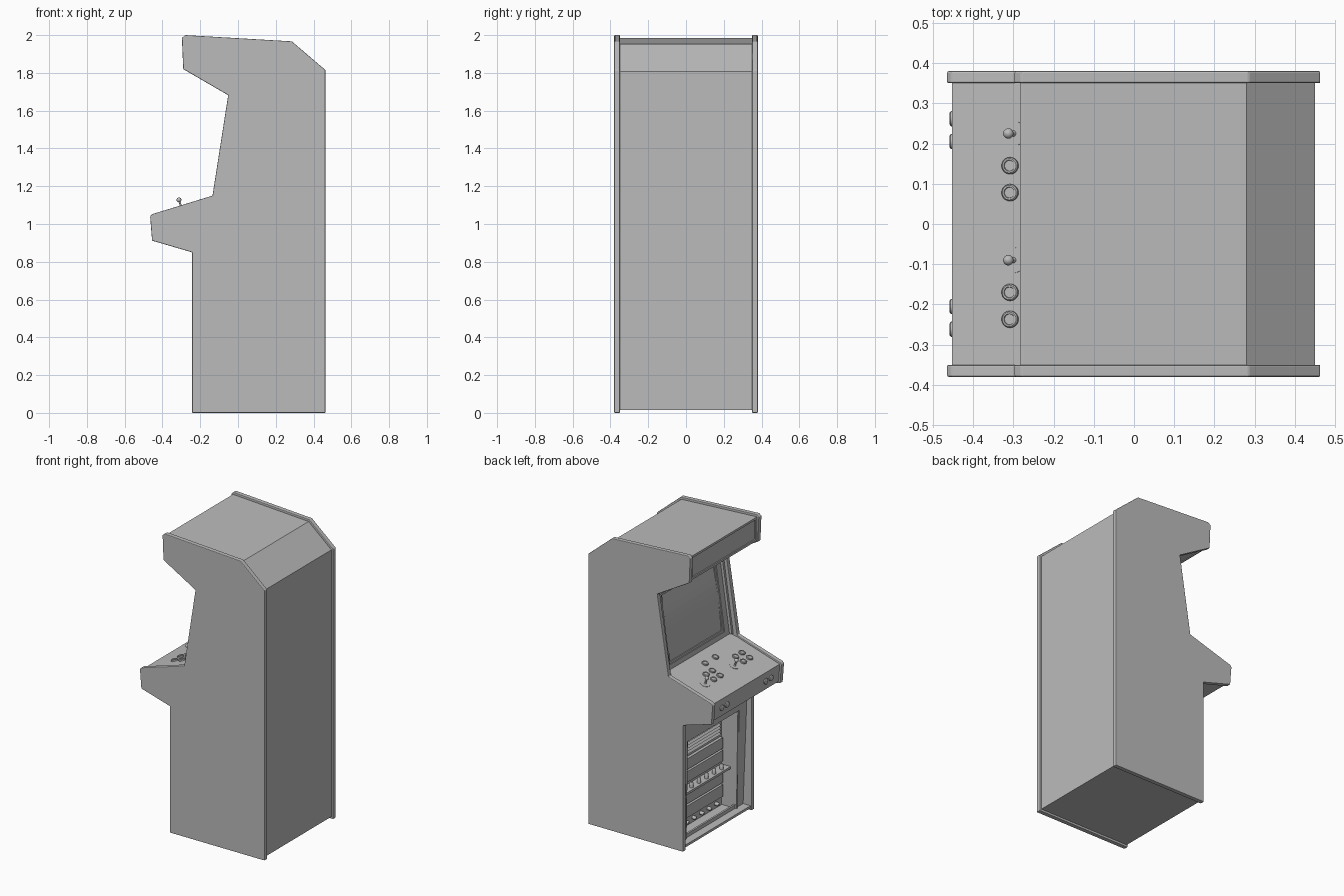
import bpy, bmesh, math
from mathutils import Vector

if "Cube" in bpy.data.objects:
    bpy.data.objects.remove(bpy.data.objects["Cube"], do_unlink=True)

grey = bpy.data.materials.new("plain_grey")
grey.use_nodes = True
grey.diffuse_color = (0.5, 0.5, 0.5, 1)
grey.node_tree.nodes["Principled BSDF"].inputs["Base Color"].default_value = (0.5, 0.5, 0.5, 1)


def finish(name, bm):
    bmesh.ops.recalc_face_normals(bm, faces=bm.faces)
    mesh = bpy.data.meshes.new(name)
    bm.to_mesh(mesh)
    bm.free()
    mesh.materials.append(grey)
    ob = bpy.data.objects.new(name, mesh)
    bpy.context.collection.objects.link(ob)
    return ob


def prism(name, profile, y0, y1):
    """Extrude an (x, z) outline along y."""
    bm = bmesh.new()
    face = bm.faces.new([bm.verts.new((x, y0, z)) for x, z in profile])
    ext = bmesh.ops.extrude_face_region(bm, geom=[face])["geom"]
    bmesh.ops.translate(bm, vec=(0, y1 - y0, 0),
                        verts=[v for v in ext if isinstance(v, bmesh.types.BMVert)])
    return finish(name, bm)


def panel(name, line, a, b, y0, y1, d0, d1):
    """Plate on a sloped line from fraction a to b, between offsets d0 and d1 to its front."""
    p, q = Vector(line[0]), Vector(line[1])
    n = Vector((p.y - q.y, q.x - p.x)).normalized()
    s, e = p.lerp(q, a), p.lerp(q, b)
    return prism(name, [s + n * d0, e + n * d0, e + n * d1, s + n * d1], y0, y1)


def frame(name, line, a, b, half, rail, post, d0, d1):
    """Four bars around an opening; rail is a fraction of the line, post a width."""
    panel(name + "_bottom", line, a, a + rail, -half, half, d0, d1)
    panel(name + "_top", line, b - rail, b, -half, half, d0, d1)
    for side, s in (("left", 1), ("right", -1)):
        ys = sorted((s * half, s * (half - post)))
        panel(name + "_" + side, line, a + rail, b - rail, *ys, d0, d1)


def lathe(name, profile, base, axis, sides=20):
    """Stack rings (radius, height) along an axis."""
    bm = bmesh.new()
    rot = Vector(axis).to_track_quat('Z', 'Y')
    rings = []
    for r, h in profile:
        rings.append([bm.verts.new(Vector(base) + rot @ Vector((
            r * math.cos(math.tau * i / sides), r * math.sin(math.tau * i / sides), h)))
            for i in range(sides)])
    for lo, hi in zip(rings, rings[1:]):
        for i in range(sides):
            j = (i + 1) % sides
            bm.faces.new((lo[i], lo[j], hi[j], hi[i]))
    bm.faces.new(rings[0])
    bm.faces.new(rings[-1])
    ob = finish(name, bm)
    bpy.ops.object.select_all(action='DESELECT')
    ob.select_set(True)
    bpy.context.view_layer.objects.active = ob
    bpy.ops.object.shade_smooth_by_angle(angle=math.radians(40))
    return ob


# Side panels with softened edges
side = [(-.243, 0), (.463, 0), (.463, 1.815), (.285, 1.967), (-.28, 2), (-.297, 1.985),
        (-.29, 1.82), (-.052, 1.682), (-.135, 1.15), (-.455, 1.052), (-.465, 1.04),
        (-.455, .912), (-.243, .85)]
for label, y0 in (("left", .35), ("right", -.38)):
    ob = prism(label + "_side_panel", side, y0, y0 + .03)
    bev = ob.modifiers.new("soft_edge", 'BEVEL')
    bev.width = .004
    bev.segments = 2

# Cabinet body between the sides
prism("cabinet_body", [(-.08, .03), (-.235, .03), (-.235, .014), (.45, .014), (.45, 1.808),
                       (.28, 1.953), (-.275, 1.985), (-.275, 1.83), (0, 1.668), (-.075, 1.15),
                       (-.132, 1.14), (-.452, 1.04), (-.444, .922), (-.23, .858), (-.08, .858)],
      -.351, .351)

# Marquee frame
frame("marquee_frame", ((-.275, 1.825), (-.275, 1.985)), 0, 1, .35, .09, .015, 0, .008)

# Screen, bezel and side battens
screen_line = ((-.075, 1.15), (0, 1.668))
frame("screen_bezel", screen_line, 0, 1, .35, .06, .06, 0, .014)
frame("screen_inner_rim", screen_line, .06, .94, .29, .025, .015, 0, .008)
p, q = Vector(screen_line[0]), Vector(screen_line[1])
arc = [p.lerp(q, .09 + .82 * i / 10) - Vector((.008 * math.sin(math.pi * i / 10), 0))
       for i in range(11)]
prism("screen_glass", arc, -.275, .275)
for label, y0 in (("left", .335), ("right", -.35)):
    panel(label + "_screen_batten", screen_line, 0, 1, y0, y0 + .015, .014, .032)

# Control deck: joysticks and buttons
deck_normal = Vector((-.298, 0, .954))
button = [(.021, -.004), (.021, .008), (.018, .011), (.014, .011), (.013, .008)]


def deck(x, y):
    return (x, y, 1.04 + (x + .452) * .3125)


for name, y in (("player_one", .225), ("player_two", -.09)):
    lathe(name + "_joystick_plate", [(.032, -.002), (.032, .002)], deck(-.3, y), deck_normal)
    lathe(name + "_joystick_shaft", [(.009, 0), (.005, .006), (.005, .04)],
          deck(-.3, y), deck_normal, 12)
    ball = [(max(.001, .013 * math.sin(math.pi * i / 8)), .042 - .013 * math.cos(math.pi * i / 8))
            for i in range(9)]
    lathe(name + "_joystick_ball", ball, deck(-.3, y), deck_normal)
    for dy in (.08, .147):
        for x in (-.307, -.25):
            lathe(name + "_button", button, deck(x, y - dy), deck_normal)
for y in (-.055, .055):
    lathe("start_button", button, deck(-.18, y), deck_normal)

# Buttons on the front edge of the deck
for y in (-.262, -.205, .205, .262):
    lathe("edge_button", [(.019, -.004), (.019, .007), (.015, .01)],
          (-.448, y, .98), (-1, 0, -.07))

# Sloped lower front with a deep access opening
front_line = ((-.18, .03), (-.212, .858))
frame("lower_front_frame", front_line, 0, 1, .35, .03, .075, -.012, 0)
panel("upper_front_rail", front_line, .8, .97, -.275, .275, -.012, 0)
for label, y0 in (("left", .265), ("right", -.275)):
    prism(label + "_opening_wall", [(-.19, .03), (-.08, .03), (-.08, .7), (-.2, .7)], y0, y0 + .01)

# Equipment inside the opening: louvres, drawers, shelf and feet
back_line = ((-.08, .03), (-.08, .69))
for i in range(7):
    z = .52 + i * .02
    prism("louvre", [(-.08, z), (-.1, z), (-.085, z + .016), (-.08, z + .016)], -.23, .23)
for i, (a, b) in enumerate(((.1, .22), (.24, .36), (.46, .57), (.59, .7))):
    panel("drawer_front", back_line, a, b, -.25, .25, 0, .02)
prism("equipment_shelf", [(-.08, .29), (-.15, .29), (-.15, .305), (-.08, .305)], -.26, .26)
for i in range(6):
    y = -.2 + i * .08
    lathe("shelf_knob", [(.012, 0), (.012, .03), (.008, .036)], (-.125, y, .305), (0, 0, 1), 10)
    lathe("lower_knob", [(.012, 0), (.012, .02), (.008, .026)], (-.08, y, .06), (-1, 0, 0), 10)
